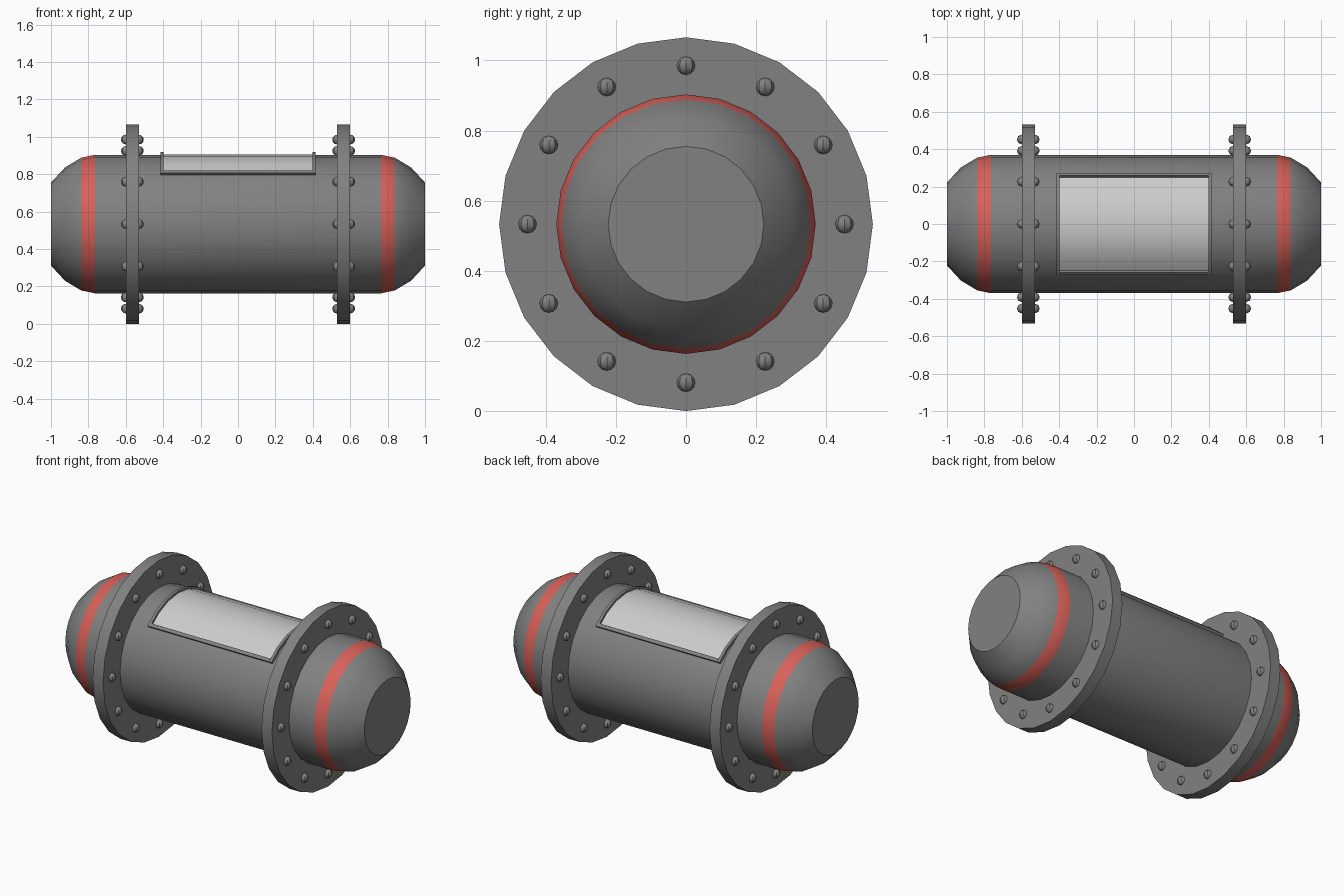
import bpy, bmesh, math

if "Cube" in bpy.data.objects:
    bpy.data.objects.remove(bpy.data.objects["Cube"])

CZ, SEG, R = 0.533, 24, 0.37   # axis height, sides, hull radius


def material(name, rgb):
    m = bpy.data.materials.new(name)
    m.diffuse_color = (*rgb, 1)
    m.use_nodes = True
    m.node_tree.nodes["Principled BSDF"].inputs["Base Color"].default_value = m.diffuse_color
    return m


STEEL = material("dark_steel", (0.22, 0.22, 0.22))
RED = material("red_band", (0.68, 0.12, 0.10))
GLASS = material("pale_panel", (0.62, 0.62, 0.62))


def finish(name, bm, *mats):
    bmesh.ops.recalc_face_normals(bm, faces=bm.faces[:])
    me = bpy.data.meshes.new(name)
    bm.to_mesh(me)
    bm.free()
    ob = bpy.data.objects.new(name, me)
    bpy.context.collection.objects.link(ob)
    for m in mats:
        me.materials.append(m)
    bpy.ops.object.select_all(action='DESELECT')
    ob.select_set(True)
    bpy.context.view_layer.objects.active = ob
    bpy.ops.object.shade_smooth_by_angle(angle=math.radians(32))
    return ob


def sweep(bm, profile, angles, ring, closed_profile):
    """Turn an (x, radius) profile about the long axis through the angles."""
    cols = [[bm.verts.new((x, r * math.sin(a), CZ + r * math.cos(a)))
             for x, r in profile] for a in angles]
    n = len(profile)
    pairs = list(zip(cols, cols[1:] + cols[:1])) if ring else list(zip(cols, cols[1:]))
    for c, d in pairs:
        for i in range(n if closed_profile else n - 1):
            j = (i + 1) % n
            bm.faces.new((c[i], c[j], d[j], d[i]))
    if closed_profile and not ring:
        bm.faces.new(cols[0])
        bm.faces.new(cols[-1])
    return cols


FULL = [2 * math.pi * i / SEG for i in range(SEG)]

# Hull with domed, flat-tipped ends and a red band at the root of each dome
half = [(0.765, R), (0.838, 0.355), (0.925, 0.303), (1.0, 0.222)]
profile = [(-x, r) for x, r in reversed(half)] + half
bm = bmesh.new()
cols = sweep(bm, profile, FULL, True, False)
for end in (0, -1):
    bm.faces.new([c[end] for c in cols])
for f in bm.faces:
    if 0.77 < abs(f.calc_center_median().x) < 0.83:
        f.material_index = 1
finish("hull", bm, STEEL, RED)

# Bolted flanges
for side, s in (("left", -1), ("right", 1)):
    bm = bmesh.new()
    sweep(bm, [(s * 0.53, 0.36), (s * 0.6, 0.36), (s * 0.6, CZ), (s * 0.53, CZ)],
          FULL, True, True)
    finish(side + "_flange", bm, STEEL)

    # Round bolt heads on both faces
    bm = bmesh.new()
    for i in range(12):
        a = math.radians(30 * i)
        for x in (0.53, 0.6):
            new = bmesh.ops.create_uvsphere(bm, u_segments=8, v_segments=6, radius=0.026)
            bmesh.ops.translate(bm, verts=new["verts"], vec=(
                s * x, 0.452 * math.sin(a), CZ + 0.452 * math.cos(a)))
    ob = finish(side + "_bolts", bm, STEEL)
    ob.data.shade_smooth()

# Curved pale window panel
arc = [math.radians(d) for d in range(-45, 46, 15)]
bm = bmesh.new()
sweep(bm, [(-0.405, 0.36), (0.405, 0.36), (0.405, 0.373), (-0.405, 0.373)], arc, False, True)
finish("window_panel", bm, GLASS)

# Raised window frame: two curved end bars and two straight rails
bm = bmesh.new()
RI, RO = 0.36, 0.386
for s in (-1, 1):
    sweep(bm, [(s * 0.398, RI), (s * 0.415, RI), (s * 0.415, RO), (s * 0.398, RO)],
          arc, False, True)
    sweep(bm, [(-0.398, RI), (0.398, RI), (0.398, RO), (-0.398, RO)],
          [math.radians(s * 42), math.radians(s * 45)], False, True)
finish("window_frame", bm, STEEL)
